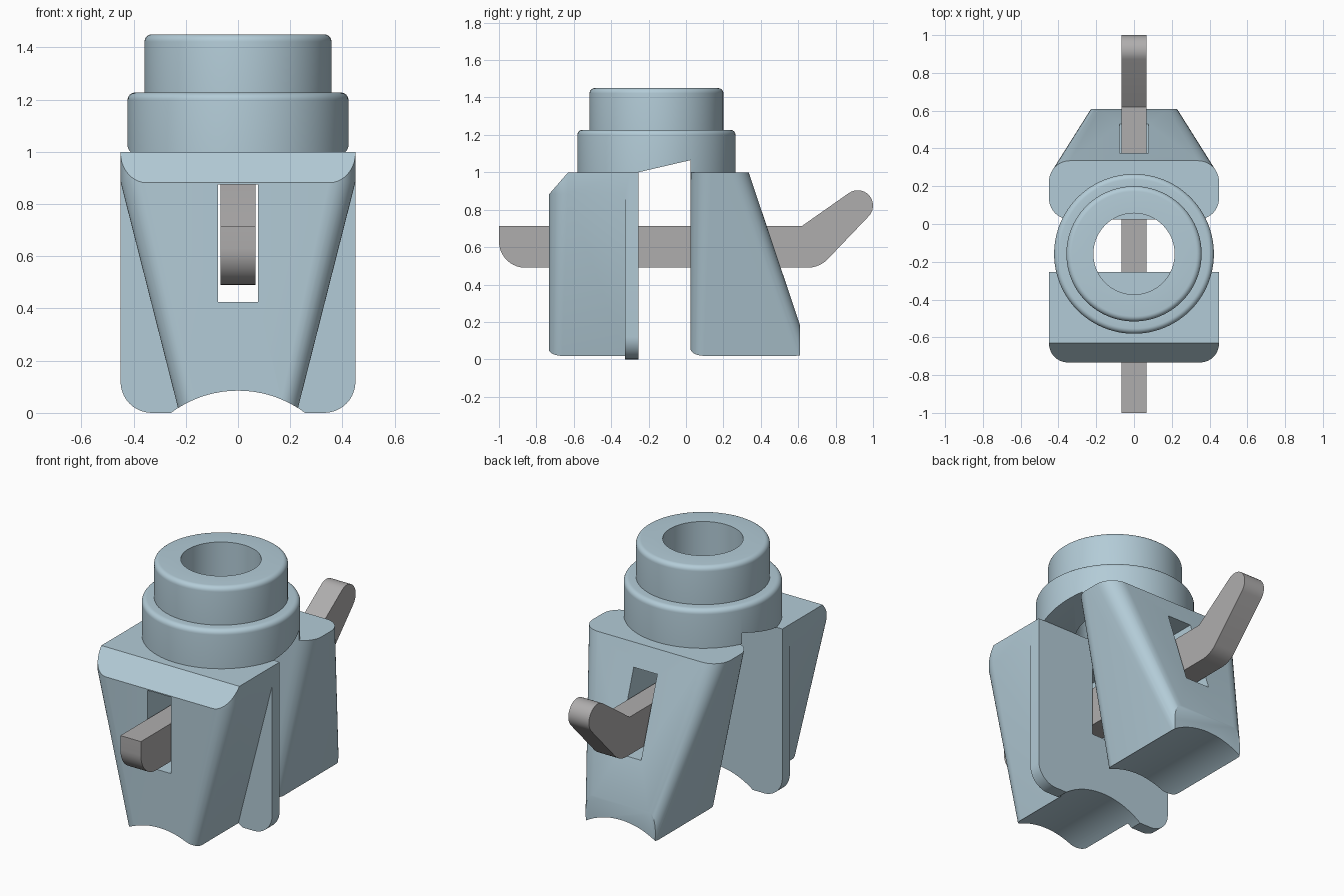
import bpy, bmesh
from math import sin, cos, pi, radians

if "Cube" in bpy.data.objects:
    bpy.data.objects.remove(bpy.data.objects["Cube"])


def make(name, bm):
    bmesh.ops.recalc_face_normals(bm, faces=bm.faces[:])
    me = bpy.data.meshes.new(name)
    bm.to_mesh(me)
    bm.free()
    ob = bpy.data.objects.new(name, me)
    bpy.context.collection.objects.link(ob)
    return ob


def loft(name, sections, caps=True):
    """Join equal-length closed rings of 3D points."""
    bm = bmesh.new()
    rings = [[bm.verts.new(p) for p in s] for s in sections]
    n = len(rings[0])
    pairs = list(zip(rings, rings[1:]))
    if not caps:
        pairs.append((rings[-1], rings[0]))
    for a, b in pairs:
        for i in range(n):
            bm.faces.new((a[i], a[(i + 1) % n], b[(i + 1) % n], b[i]))
    if caps:
        bm.faces.new(rings[0])
        bm.faces.new(rings[-1])
    return make(name, bm)


def arc(cx, cy, r, a0, a1, n=10):
    return [(cx + r * cos(radians(a0 + (a1 - a0) * i / n)),
             cy + r * sin(radians(a0 + (a1 - a0) * i / n))) for i in range(n + 1)]


def prism_x(name, yz, half):
    return loft(name, [[(x, y, z) for y, z in yz] for x in (-half, half)])


def prism_y(name, xz, y0, y1):
    return loft(name, [[(x, y, z) for x, z in xz] for y in (y0, y1)])


def section(z, half, y0, y1, r0, r1):
    """Horizontal rectangle, front corners r0 and back corners r1."""
    pts = []
    for sx, sy, r, a in ((1, 1, r1, 0), (-1, 1, r1, 90), (-1, -1, r0, 180), (1, -1, r0, 270)):
        c = (sx * (half - r), (y1 - r) if sy > 0 else (y0 + r))
        pts += arc(*c, r, a, a + 90) if r else [c]
    return [(x, y, z) for x, y in pts]


def boolean(ob, other, op='DIFFERENCE'):
    m = ob.modifiers.new(op, 'BOOLEAN')
    m.operation, m.object, m.solver = op, other, 'EXACT'
    bpy.context.view_layer.objects.active = ob
    bpy.ops.object.modifier_apply(modifier=m.name)


def smooth(ob):
    bpy.ops.object.select_all(action='DESELECT')
    ob.select_set(True)
    bpy.context.view_layer.objects.active = ob
    bpy.ops.object.shade_smooth_by_angle(angle=radians(25))


# Cutters: bottom saddle arch, bar slot, top chamfer, rear trim, collar gap
arch = prism_y("arch_cutter", arc(0, -0.345, 0.43, 0, 357.5, 143), -1.5, 1.5)
slot = prism_y("slot_cutter", [(-.077, .425), (.077, .425), (.077, .875), (-.077, .875)], -1.5, 1.5)
chamfer = prism_x("chamfer_cutter", [(-.817, .785), (-.543, 1.1), (-.95, 1.1), (-.95, .785)], 1)
trim = prism_x("trim_cutter", [(.61, -.2), (1, -.2), (1, .6), (.61, .6)], 1)
gap = prism_x("gap_cutter", [(-.255, .8), (-.255, 1.0), (.025, 1.065), (.025, .8)], 1)

# Front jaw: tapered block joined to a full-width plate
front_jaw = loft("front_jaw", [section(0, .225, -.733, -.3, .07, 0),
                               section(.885, .45, -.733, -.3, .1, 0),
                               section(1, .45, -.733, -.3, .1, 0)])
plate_outline = arc(.33, .12, .12, -90, 0) + [(.45, 1), (-.45, 1)] + arc(-.33, .12, .12, 180, 270)
plate = prism_y("front_plate", plate_outline, -.325, -.255)
boolean(front_jaw, plate, 'UNION')
for c in (chamfer, arch, slot):
    boolean(front_jaw, c)

# Back jaw: tapered block with sloping rear face
back_jaw = loft("back_jaw", [section(0, .225, .025, .671, .07, .08),
                             section(1, .45, .025, .335, .11, .11)])
for c in (trim, arch, slot):
    boolean(back_jaw, c)

# Stepped collar: lathed ring with rounded rims, underside relieved over the gap
ring = ([(.215, 1.0), (.423, 1.0)] + arc(.395, 1.199, .028, 0, 90, 6)
        + [(.358, 1.227)] + arc(.33, 1.422, .028, 0, 90, 6) + [(.215, 1.45)])
N = 96
collar = loft("stepped_collar", [[(r * cos(2 * pi * i / N), r * sin(2 * pi * i / N) - .158, z)
                                  for r, z in ring] for i in range(N)], caps=False)
boolean(collar, gap)

# Locking bar with upturned round tip
bar_outline = ([(-1, .713), (.62, .713)] + arc(.918, .822, .082, 124, -42, 14)
               + arc(.65, .64, .15, -45, -90, 8) + arc(-.86, .63, .14, -90, -180, 10))
bar = prism_x("locking_bar", bar_outline, .067)
mat = bpy.data.materials.new("bar_grey")
mat.diffuse_color = (.43, .42, .42, 1)
mat.use_nodes = True
mat.node_tree.nodes["Principled BSDF"].inputs["Base Color"].default_value = mat.diffuse_color
bar.data.materials.append(mat)

# Body colour, shading and cleanup
body = bpy.data.materials.new("body_blue")
body.diffuse_color = (.45, .6, .68, 1)
body.use_nodes = True
body.node_tree.nodes["Principled BSDF"].inputs["Base Color"].default_value = body.diffuse_color
for ob in (front_jaw, back_jaw, collar):
    ob.data.materials.clear()
    ob.data.materials.append(body)
for ob in (front_jaw, back_jaw, collar, bar):
    smooth(ob)
for ob in (arch, slot, chamfer, trim, gap, plate):
    bpy.data.objects.remove(ob, do_unlink=True)
